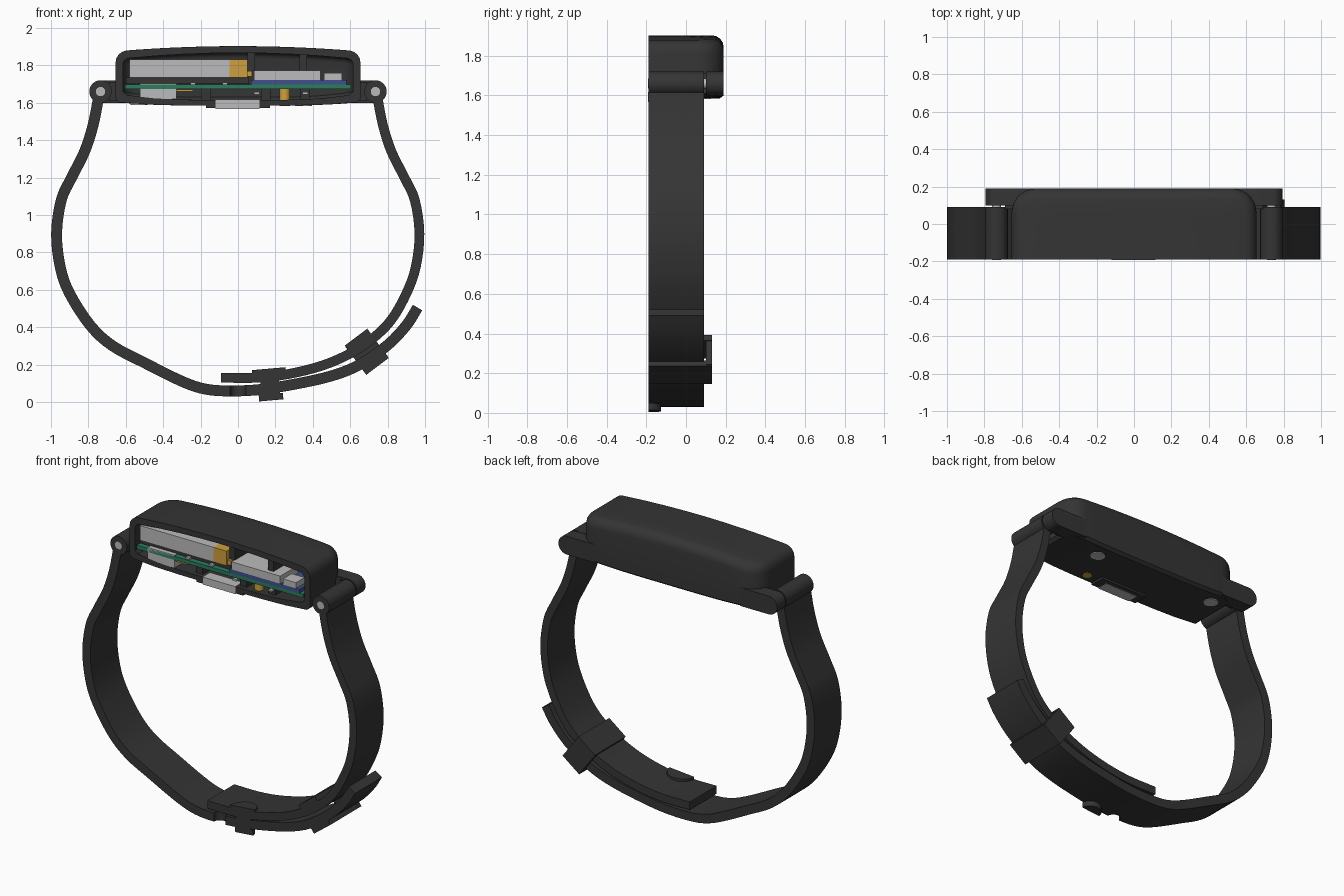
import bpy, bmesh
from math import sin, cos, pi, radians
from mathutils import Vector, Matrix

old = bpy.data.objects.get("Cube")
if old:
    bpy.data.objects.remove(old)

CUT, BACK = -0.19, 0.19      # section plane and rear of the case


def material(name, rgb):
    m = bpy.data.materials.new(name)
    m.use_nodes = True
    m.diffuse_color = (*rgb, 1)
    m.node_tree.nodes["Principled BSDF"].inputs["Base Color"].default_value = (*rgb, 1)
    return m


black = material("black rubber", (0.035, 0.035, 0.035))
silver = material("silver grey", (0.5, 0.5, 0.51))
gold = material("gold", (0.62, 0.35, 0.05))
green = material("board green", (0.025, 0.2, 0.11))
blue = material("module blue", (0.05, 0.08, 0.26))
parts = []


def finish(bm, name, mat):
    bmesh.ops.recalc_face_normals(bm, faces=bm.faces)
    mesh = bpy.data.meshes.new(name)
    bm.to_mesh(mesh)
    bm.free()
    mesh.materials.append(mat)
    ob = bpy.data.objects.new(name, mesh)
    bpy.context.collection.objects.link(ob)
    parts.append(ob)
    return ob


def box(name, mat, x, y, z, tilt=0.0):
    """Box from (min, max) ranges, tilted about its own centre."""
    bm = bmesh.new()
    bmesh.ops.create_cube(bm, size=1)
    mid = Vector([(a + b) / 2 for a, b in (x, y, z)])
    size = Matrix.Diagonal([b - a for a, b in (x, y, z)] + [1])
    bm.transform(Matrix.Translation(mid) @ Matrix.Rotation(-tilt, 4, 'Y') @ size)
    return finish(bm, name, mat)


def cylinder(name, mat, a, b, r, sides=32):
    """Cylinder between two points."""
    a, b = Vector(a), Vector(b)
    bm = bmesh.new()
    bmesh.ops.create_cone(bm, cap_ends=True, segments=sides, radius1=r, radius2=r,
                          depth=(b - a).length)
    turn = (b - a).to_track_quat('Z', 'Y').to_matrix().to_4x4()
    bm.transform(Matrix.Translation((a + b) / 2) @ turn)
    return finish(bm, name, mat)


def extrude(name, mat, outline, y0, y1):
    """Extrude an outline of (x, z) points along y."""
    bm = bmesh.new()
    face = bm.faces.new([bm.verts.new((x, y0, z)) for x, z in outline])
    new = bmesh.ops.extrude_face_region(bm, geom=[face])["geom"]
    bmesh.ops.translate(bm, vec=(0, y1 - y0, 0),
                        verts=[v for v in new if isinstance(v, bmesh.types.BMVert)])
    return finish(bm, name, mat)


def smooth_path(pts, steps=4):
    p = [Vector(q) for q in pts]
    p = [2 * p[0] - p[1]] + p + [2 * p[-1] - p[-2]]
    out = []
    for a, b, c, d in zip(p, p[1:], p[2:], p[3:]):
        for i in range(steps):
            t = i / steps
            out.append(0.5 * (2 * b + (c - a) * t + (2 * a - 5 * b + 4 * c - d) * t * t
                              + (3 * b - a - 3 * c + d) * t ** 3))
    return out + [p[-2]]


def ribbon(name, pts, thick):
    path = smooth_path(pts)
    left, right = [], []
    for i, p in enumerate(path):
        d = (path[min(i + 1, len(path) - 1)] - path[max(i - 1, 0)]).normalized()
        n = Vector((-d.y, d.x)) * thick / 2
        left.append(p + n)
        right.append(p - n)
    return extrude(name, black, left + right[::-1], CUT, 0.09)


def subtract(ob, cutters):
    for c in cutters:
        m = ob.modifiers.new("cut", 'BOOLEAN')
        m.operation, m.solver, m.object = 'DIFFERENCE', 'EXACT', c
    dg = bpy.context.evaluated_depsgraph_get()
    mesh = bpy.data.meshes.new_from_object(ob.evaluated_get(dg))
    ob.modifiers.clear()
    ob.data = mesh
    for c in cutters:
        parts.remove(c)
        bpy.data.objects.remove(c)


def slab():
    return box("slab", black, (-2, 2), (-2, CUT), (-1, 3))


def rounded_ring(hx, hy, r, n=7, m=14):
    corners = []
    for q, (sx, sy) in enumerate(((1, 1), (-1, 1), (-1, -1), (1, -1))):
        angles = [(q + k / n) * pi / 2 for k in range(n + 1)]
        corners.append([(sx * (hx - r) + r * cos(a), sy * (hy - r) + r * sin(a)) for a in angles])
    pts = []
    for q, arc in enumerate(corners):
        pts += arc
        if q % 2 == 0:
            (x0, y), (x1, _) = arc[-1], corners[q + 1][0]
            pts += [(x0 + (x1 - x0) * k / m, y) for k in range(1, m)]
    return pts


def domed_body(name, hx, hy, r, low, high, edge, dome, sag):
    """Rounded block centred on the section plane, with bowed top and bottom."""
    def top(x):
        return dome * (1 - (x / hx) ** 2)

    def bottom(x):
        return -sag * (1 - (x / hx) ** 4)
    caps = (0.03, 0.25, 0.5, 0.75)
    arc = [k * pi / 8 for k in range(5)]
    rings = [(low, 0.02, s, bottom) for s in caps + (1,)]
    rings += [(low + 0.015, 0, 1, bottom)]
    rings += [(high - edge + edge * sin(a), edge * (1 - cos(a)), 1, top) for a in arc]
    rings += [(high, edge, s, top) for s in caps[::-1]]
    bm = bmesh.new()
    loops = []
    for z, inset, s, bow in rings:
        pts = rounded_ring(hx - inset, hy - inset, r - inset)
        loops.append([bm.verts.new((x * s, CUT + y * s, z + bow(x * s))) for x, y in pts])
    for a, b in zip(loops, loops[1:]):
        for i in range(len(a)):
            j = (i + 1) % len(a)
            bm.faces.new((a[i], a[j], b[j], b[i]))
    bm.faces.new(loops[0])
    bm.faces.new(loops[-1])
    return finish(bm, name, black)


# Case shell, hollowed and cut open at the front
case = domed_body("case", 0.655, BACK - CUT, 0.13, 1.605, 1.875, 0.06, 0.028, 0.02)
cavity = domed_body("cavity", 0.615, 0.29, 0.07, 1.645, 1.835, 0.03, 0.032, 0.03)
subtract(case, [cavity, slab()])

# Lugs, strap barrels and pins on both sides
PX, PZ, PR = 0.735, 1.66, 0.06
for side, s in (("right", -1), ("left", 1)):
    curve = [(s * (PX + PR * cos(a)), PZ + PR * sin(a))
             for a in [(-0.5 + k / 12) * pi for k in range(13)]]
    lug = extrude(side + "_lug", black,
                  [(s * 0.53, PZ - PR)] + curve + [(s * 0.53, PZ + PR)], 0.1, BACK)
    subtract(lug, [cylinder("bore", black, (s * PX, 0, PZ), (s * PX, 1, PZ), 0.025)])
    cylinder(side + "_strap_barrel", black, (s * PX, CUT, PZ), (s * PX, 0.09, PZ), PR)
    cylinder(side + "_pin", silver, (s * PX, CUT - 0.002, PZ), (s * PX, 0.165, PZ), 0.025)
    # small front web of the case beside the barrel
    box(side + "_lug_web", black, sorted((s * 0.64, s * 0.69)), (0.08, 0.15), (1.61, 1.71))

# Straps: shared side curve, then two overlapping tails
upper = [(0.745, 1.63), (0.775, 1.48), (0.82, 1.34), (0.89, 1.2), (0.945, 1.08),
         (0.97, 0.9), (0.95, 0.72), (0.9, 0.58)]
mirrored = [(-x, z) for x, z in upper]
outer = ribbon("hole_strap", mirrored + [
    (-0.79, 0.41), (-0.67, 0.3), (-0.5, 0.21), (-0.32, 0.12), (-0.2, 0.075), (-0.08, 0.06),
    (0.1, 0.065), (0.3, 0.095), (0.5, 0.14), (0.65, 0.2), (0.8, 0.305), (0.9, 0.41),
    (0.96, 0.505)], 0.058)
ribbon("stud_strap", upper + [
    (0.82, 0.44), (0.72, 0.34), (0.6, 0.26), (0.45, 0.195), (0.27, 0.15), (0.1, 0.13),
    (-0.09, 0.13)], 0.052)
subtract(outer, [cylinder("hole", black, (x + 0.04 * x, CUT, -0.1), (x - 0.15 * x, CUT, 0.4), 0.042)
                 for x in (0, 0.31, 0.45, 0.585)])

# Stud: two heads and a stem, leaning with the strap
axis = Vector((-sin(radians(5)), 0, cos(radians(5))))
foot = Vector((0.178, CUT, 0.009))
for name, a, b, r in (("stud_foot", 0, 0.035, 0.065), ("stud_stem", 0.03, 0.15, 0.05),
                      ("stud_head", 0.145, 0.17, 0.09)):
    subtract(cylinder(name, black, foot + axis * a, foot + axis * b, r), [slab()])

# Keeper loop around both tails
tilt = radians(37)
for name, x, z in (("keeper_inner_plate", 0.642, 0.333), ("keeper_outer_plate", 0.735, 0.205)):
    box(name, black, (x - 0.075, x + 0.075), (CUT, 0.13), (z - 0.018, z + 0.018), tilt)
box("keeper_back_wall", black, (0.613, 0.763), (0.1, 0.13), (0.18, 0.358), tilt)

# Electronics inside the case
box("circuit_board", green, (-0.605, 0.605), (CUT, 0.08), (1.673, 1.697))
box("battery", silver, (-0.58, -0.045), (CUT, 0.07), (1.735, 1.832))
box("battery_tab", gold, (-0.045, 0.05), (CUT, 0.07), (1.735, 1.832))
box("battery_tray", black, (-0.6, 0.06), (CUT + 0.03, 0.07), (1.7, 1.735))
box("battery_lead", gold, (0.05, 0.075), (CUT + 0.01, -0.1), (1.74, 1.77))
box("radio_module", blue, (0.07, 0.58), (CUT, 0.02), (1.697, 1.722))
box("module_shield", silver, (0.085, 0.44), (CUT, 0), (1.722, 1.772))
box("module_chip", silver, (0.46, 0.555), (CUT, -0.1), (1.722, 1.76))
box("port", silver, (-0.525, -0.33), (CUT, -0.03), (1.62, 1.703))
box("port_contact", gold, (-0.33, -0.24), (CUT + 0.01, -0.1), (1.66, 1.672))
cylinder("charge_contact", gold, (0.25, -0.135, 1.582), (0.25, -0.135, 1.673), 0.028)
for i, x in enumerate((-0.24, -0.07, 0.1, 0.36)):
    z = 1.697 if i < 2 else 1.645
    box(f"small_chip_{i}", silver, (x - 0.014, x + 0.014), (CUT + 0.01, -0.15), (z, z + 0.012))
for i, x in enumerate((-0.17, 0.15, 0.36)):
    box(f"lower_rib_{i}", black, (x - 0.025, x + 0.025), (CUT + 0.03, 0.08), (1.61, 1.673))
for i, x in enumerate((0.07, 0.35)):
    box(f"upper_rib_{i}", black, (x - 0.02, x + 0.02), (CUT + 0.03, 0.08), (1.77, 1.865))

# Underside: sensor window and skin contacts
box("sensor_frame", black, (-0.17, 0.17), (CUT, -0.09), (1.572, 1.6))
box("sensor", silver, (-0.12, 0.115), (CUT - 0.002, -0.12), (1.568, 1.617))
cylinder("skin_contact_left", silver, (0.35, 0.08, 1.582), (0.35, 0.08, 1.61), 0.045)
cylinder("skin_contact_right", silver, (-0.53, 0.08, 1.588), (-0.53, 0.08, 1.62), 0.045)

# Smooth shading with sharp edges kept
bpy.ops.object.select_all(action='DESELECT')
for ob in parts:
    ob.select_set(True)
bpy.context.view_layer.objects.active = parts[0]
bpy.ops.object.shade_smooth_by_angle(angle=radians(30))
